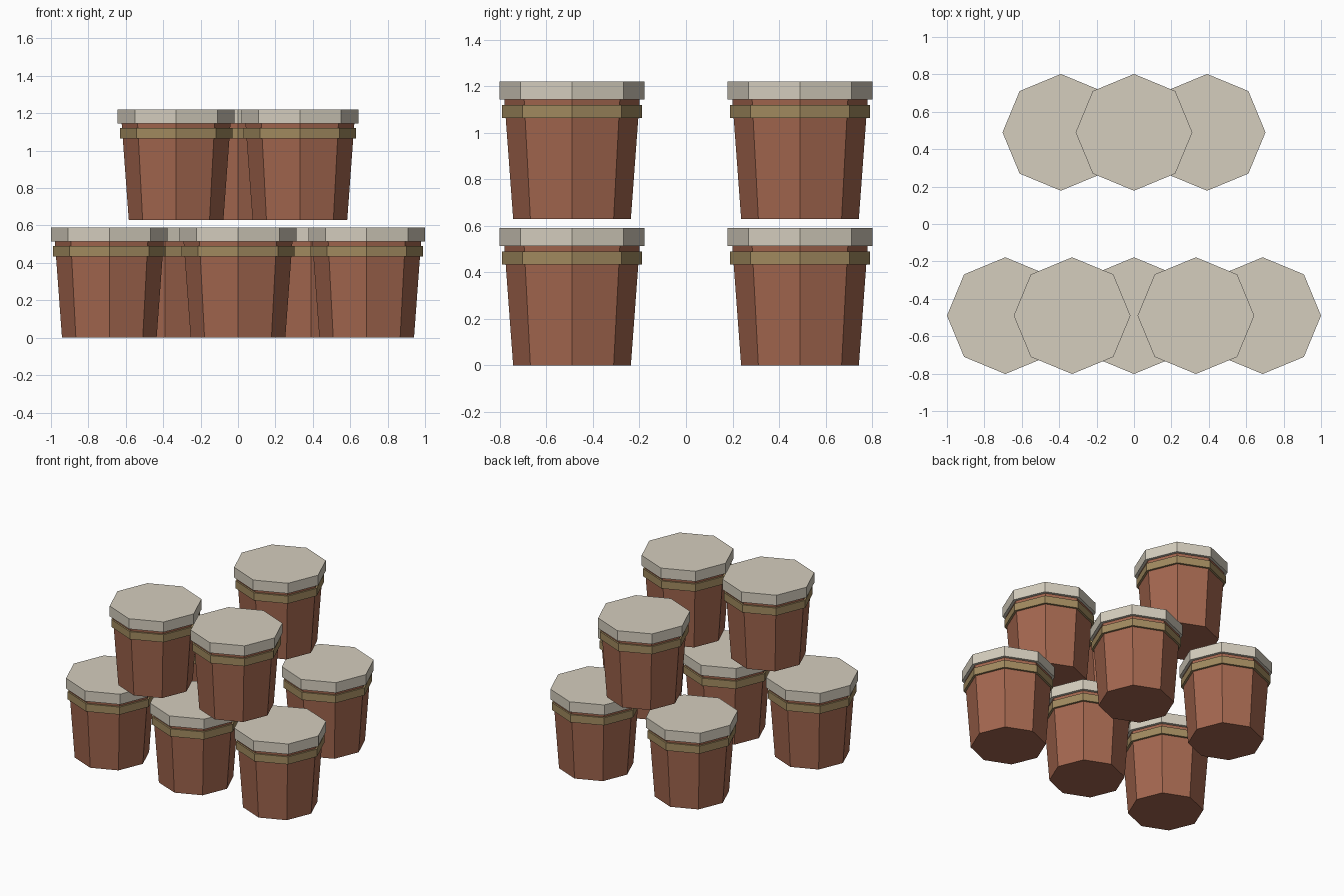
import bpy

if "Cube" in bpy.data.objects:
    bpy.data.objects.remove(bpy.data.objects["Cube"])

SIDES = 8


def material(name, rgb):
    m = bpy.data.materials.new(name)
    m.diffuse_color = (*rgb, 1)
    m.use_nodes = True
    m.node_tree.nodes["Principled BSDF"].inputs["Base Color"].default_value = m.diffuse_color
    return m


CLAY = material("clay", (0.37, 0.135, 0.078))
TWINE = material("twine", (0.36, 0.255, 0.115))
CLOTH = material("cloth", (0.66, 0.61, 0.51))


def ring(name, x, y, z0, z1, r0, r1, mat):
    """Eight-sided tapered solid from z0 to z1 with a corner on +x."""
    bpy.ops.mesh.primitive_cone_add(
        vertices=SIDES, radius1=r0, radius2=r1, depth=z1 - z0,
        location=(x, y, (z0 + z1) / 2))
    ob = bpy.context.object
    ob.name = name
    ob.data.materials.append(mat)


def jar(label, x, y, z):
    ring(f"jar_body_{label}", x, y, z, z + 0.515, 0.253, 0.291, CLAY)
    ring(f"jar_band_{label}", x, y, z + 0.434, z + 0.49, 0.301, 0.301, TWINE)
    ring(f"jar_lid_{label}", x, y, z + 0.514, z + 0.59, 0.312, 0.312, CLOTH)


# Rows of stacked jars: name, y, z, x positions
ROWS = [
    ("front_lower", -0.49, 0.0, (-0.688, 0, 0.688)),
    ("front_upper", -0.49, 0.63, (-0.331, 0.331)),
    ("back_lower", 0.49, 0.0, (-0.391, 0.391)),
    ("back_upper", 0.49, 0.63, (0,)),
]
for name, y, z, xs in ROWS:
    for i, x in enumerate(xs, 1):
        jar(f"{name}_{i}", x, y, z)
